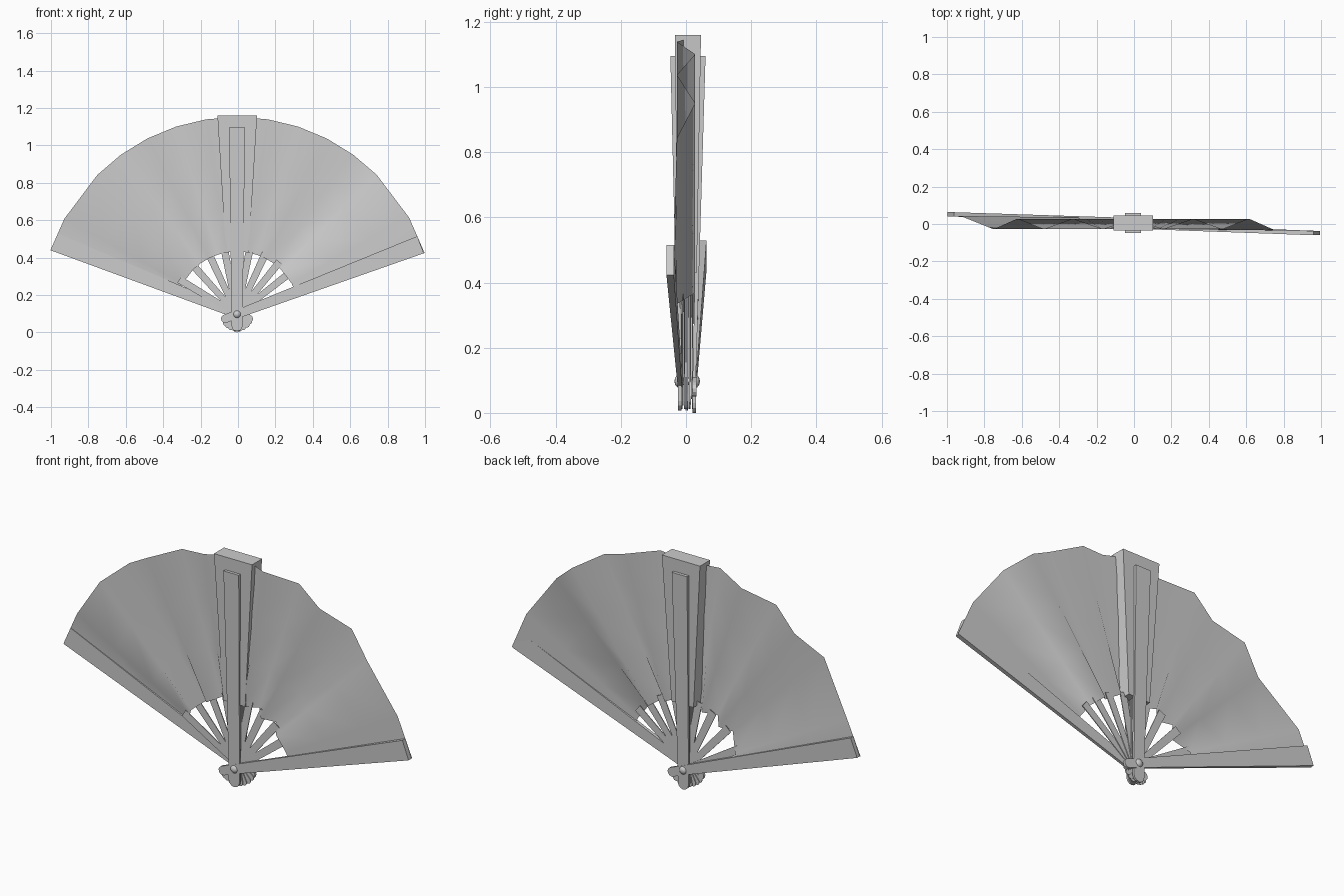
import bpy, bmesh, math

if "Cube" in bpy.data.objects:
    bpy.data.objects.remove(bpy.data.objects["Cube"])

PX, PZ = -0.005, 0.097          # pivot of the fan

grey = bpy.data.materials.new("plain_grey")
grey.diffuse_color = (0.6, 0.6, 0.6, 1)
grey.use_nodes = True
grey.node_tree.nodes["Principled BSDF"].inputs["Base Color"].default_value = grey.diffuse_color


def finish(name, bm, smooth=None):
    bmesh.ops.recalc_face_normals(bm, faces=bm.faces)
    me = bpy.data.meshes.new(name)
    bm.to_mesh(me)
    bm.free()
    ob = bpy.data.objects.new(name, me)
    bpy.context.collection.objects.link(ob)
    me.materials.append(grey)
    if smooth:
        bpy.ops.object.select_all(action='DESELECT')
        ob.select_set(True)
        bpy.context.view_layer.objects.active = ob
        bpy.ops.object.shade_smooth_by_angle(angle=math.radians(smooth))
    return ob


def polar(deg, u, v=0.0):
    """Point at distance u along a direction from the pivot, v sideways."""
    a = math.radians(deg)
    return (PX + u * math.cos(a) - v * math.sin(a),
            PZ + u * math.sin(a) + v * math.cos(a))


def slat(name, deg, length, w0, w1, y_pivot, y_tip, tail=0.09):
    """Tapered slat with a rounded tail; y pairs are (front, back)."""
    outline = [(length, -w1 / 2), (length, w1 / 2), (0, w0 / 2)]
    r = w0 / 2
    for i in range(7):
        a = math.pi / 2 + math.pi * i / 6
        outline.append((-tail + r + r * math.cos(a), r * math.sin(a)))
    outline.append((0, -w0 / 2))
    bm = bmesh.new()
    loops = []
    for side in (0, 1):
        loop = []
        for u, v in outline:
            t = max(0, u) / length
            x, z = polar(deg, u, v)
            y = y_pivot[side] * (1 - t) + y_tip[side] * t
            loop.append(bm.verts.new((x, y, z)))
        loops.append(loop)
        bm.faces.new(loop)
    n = len(outline)
    for i in range(n):
        j = (i + 1) % n
        bm.faces.new((loops[0][i], loops[0][j], loops[1][j], loops[1][i]))
    return finish(name, bm)


# Pleated leaf: alternating folds, ends fixed to the outer guards
folds = [(161.1, 0.042), (151, 0.042)]
folds += [(135 - 9 * i, -0.028 if i % 2 == 0 else 0.028) for i in range(11)]
folds += [(29.3, -0.034), (18.1, -0.037)]
bm = bmesh.new()
rows = []
for deg, y in folds:
    row = []
    for r in (0.335, 0.57, 0.81, 1.055):
        x, z = polar(deg, r)
        k = 0.75 + 0.25 * r if abs(y) > 0.03 else 1
        row.append(bm.verts.new((x, y * k, z)))
    rows.append(row)
for a, b in zip(rows, rows[1:]):
    for i in range(3):
        bm.faces.new((a[i], a[i + 1], b[i + 1], b[i]))
finish("pleated_leaf", bm, 180)

# Outer guards of the opened fan
slat("right_guard", 20.75, 1.049, 0.045, 0.098, (-0.025, -0.012), (-0.060, -0.037))
slat("left_guard", 158.4, 1.049, 0.045, 0.098, (0.020, 0.032), (0.040, 0.063))

# Ribs spreading from the pivot to the leaf
ribs = [149, 132, 115, 101, 79, 65, 51, 38]
for i, deg in enumerate(ribs):
    y = 0.018 - 0.0045 * i
    slat(f"rib_{i + 1}", deg, 0.36, 0.03, 0.04, (y - 0.002, y + 0.002),
         (y - 0.002, y + 0.002), 0.092)

# Folded leaf block standing in the middle
bm = bmesh.new()
ends = []
for x0, x1, y0, y1, z in ((-0.065, 0.058, -0.026, 0.033, 0.43),
                          (-0.11, 0.102, -0.034, 0.046, 1.16)):
    ends.append([bm.verts.new((x, y, z))
                 for x, y in ((x0, y0), (x1, y0), (x1, y1), (x0, y1))])
for e in ends:
    bm.faces.new(e)
for i in range(4):
    j = (i + 1) % 4
    bm.faces.new((ends[0][i], ends[0][j], ends[1][j], ends[1][i]))
finish("folded_leaf", bm)

# Thin ribs of the folded block
for i in range(5):
    y = -0.012 + 0.008 * i
    slat(f"folded_rib_{i + 1}", 90, 0.36, 0.045, 0.05, (y - 0.002, y + 0.002),
         (y - 0.002, y + 0.002), 0.085)

# Upright guards on the front and back of the block
slat("front_upright_guard", 90, 0.998, 0.06, 0.085, (-0.024, -0.014), (-0.048, -0.030), 0.09)
slat("back_upright_guard", 90, 0.998, 0.06, 0.085, (0.020, 0.030), (0.042, 0.060), 0.097)

# Rivet: pin with a domed head at each end
profile = [(0, -0.036), (0.012, -0.033), (0.019, -0.026), (0.02, -0.022),
           (0.012, -0.018), (0.012, 0.026), (0.02, 0.030), (0.019, 0.034),
           (0.012, 0.040), (0, 0.043)]
bm = bmesh.new()
N = 16
rings = [[bm.verts.new((PX + r * math.cos(2 * math.pi * k / N), y,
                        PZ + r * math.sin(2 * math.pi * k / N))) for k in range(N)]
         for r, y in profile]
for a, b in zip(rings, rings[1:]):
    for k in range(N):
        bm.faces.new((a[k], a[(k + 1) % N], b[(k + 1) % N], b[k]))
bmesh.ops.remove_doubles(bm, verts=bm.verts, dist=1e-5)
finish("rivet", bm, 40)
